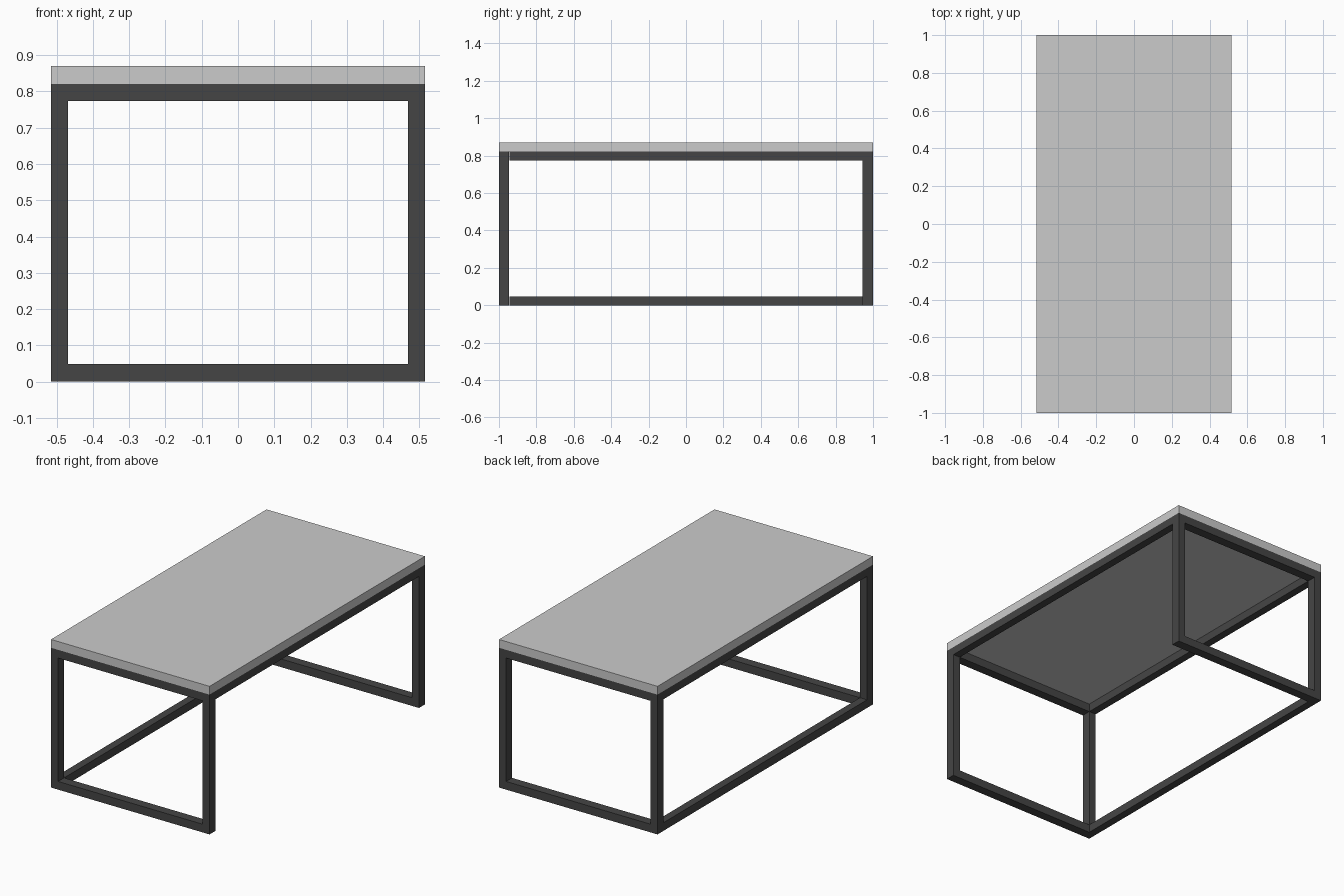
import bpy

if "Cube" in bpy.data.objects:
    bpy.data.objects.remove(bpy.data.objects["Cube"])

X, Y = 0.515, 1.0        # half width, half length
TX, TY = 0.046, 0.055    # tube thickness across x and y
TZ = 0.048               # rail height
Z_FRAME, Z_TOP = 0.821, 0.87


def box(name, lo, hi):
    """Axis-aligned box between two corners."""
    bpy.ops.mesh.primitive_cube_add(size=1, location=[(a + b) / 2 for a, b in zip(lo, hi)])
    ob = bpy.context.object
    ob.name = name
    ob.scale = [b - a for a, b in zip(lo, hi)]
    bpy.ops.object.transform_apply(location=False, rotation=False, scale=True)
    return ob


def centred(name, cx, cy, hx, hy, z0, z1):
    return box(name, (cx - hx, cy - hy, z0), (cx + hx, cy + hy, z1))


# Tabletop slab
centred("tabletop", 0, 0, X, Y, Z_FRAME, Z_TOP)

# End frames: two legs with a top and bottom rail
for end, sy in (("front", -1), ("back", 1)):
    cy = sy * (Y - TY / 2)
    for side, sx in (("left", -1), ("right", 1)):
        centred(f"{end}_{side}_leg", sx * (X - TX / 2), cy, TX / 2, TY / 2, 0, Z_FRAME)
    centred(f"{end}_bottom_rail", 0, cy, X - TX, TY / 2, 0, TZ)
    centred(f"{end}_top_rail", 0, cy, X - TX, TY / 2, Z_FRAME - TZ, Z_FRAME)

# Long rails under the top on both sides
for side, sx in (("left", -1), ("right", 1)):
    centred(f"{side}_top_rail", sx * (X - TX / 2), 0, TX / 2, Y - TY, Z_FRAME - TZ, Z_FRAME)

# Single floor stretcher on the left side only
centred("left_floor_rail", -(X - TX / 2), 0, TX / 2, Y - TY, 0, TZ)

# Dark frame colour
dark = bpy.data.materials.new("dark_metal")
dark.diffuse_color = (0.06, 0.06, 0.06, 1)
dark.use_nodes = True
dark.node_tree.nodes["Principled BSDF"].inputs["Base Color"].default_value = dark.diffuse_color
for ob in bpy.data.objects:
    if ob.name != "tabletop":
        ob.data.materials.append(dark)
